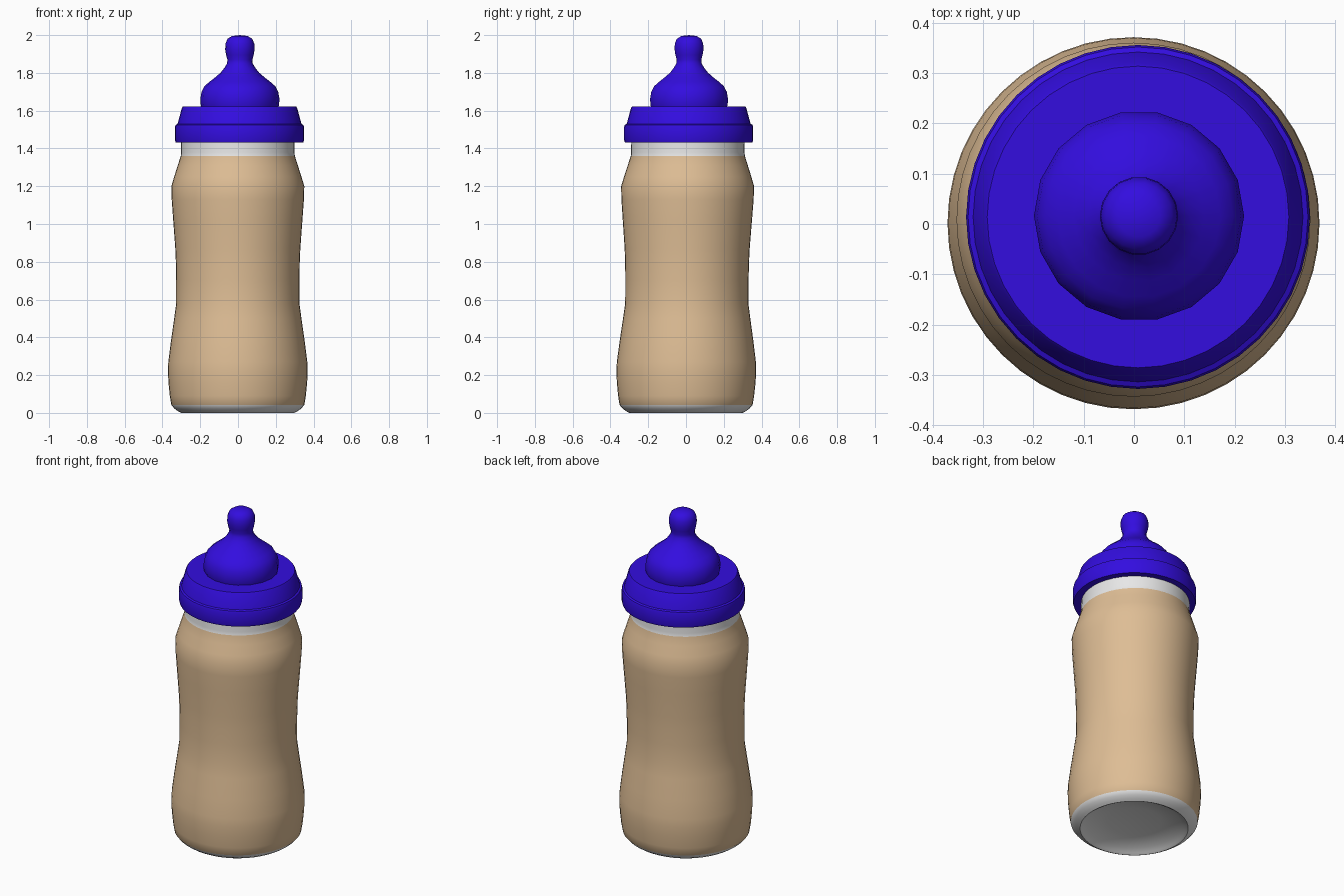
import bpy, bmesh, math

if "Cube" in bpy.data.objects:
    bpy.data.objects.remove(bpy.data.objects["Cube"])


def material(name, rgb):
    m = bpy.data.materials.new(name)
    m.diffuse_color = (*rgb, 1.0)
    m.use_nodes = True
    m.node_tree.nodes["Principled BSDF"].inputs["Base Color"].default_value = m.diffuse_color
    return m


BLUE = material("blue plastic", (0.033, 0.004, 0.74))
TAN = material("milky tan", (0.73, 0.51, 0.30))
WHITE = material("off white", (0.80, 0.80, 0.80))


def lathe(name, profile, sides, centre, mats, rule=None, angle=35):
    """Spin (radius, z) points about z; centre(z) gives the axis position."""
    bm = bmesh.new()
    rings = []
    for r, z in profile:
        cx, cy = centre(z)
        if r == 0:
            rings.append([bm.verts.new((cx, cy, z))] * sides)
        else:
            rings.append([bm.verts.new((cx + r * math.cos(2 * math.pi * i / sides),
                                        cy + r * math.sin(2 * math.pi * i / sides), z))
                          for i in range(sides)])
    for a, b in zip(rings, rings[1:]):
        for i in range(sides):
            j = (i + 1) % sides
            corners = list(dict.fromkeys((a[i], a[j], b[j], b[i])))
            f = bm.faces.new(corners)
            if rule:
                f.material_index = rule(f.calc_center_median().z)
    bmesh.ops.recalc_face_normals(bm, faces=bm.faces)
    mesh = bpy.data.meshes.new(name)
    bm.to_mesh(mesh)
    bm.free()
    for m in mats:
        mesh.materials.append(m)
    obj = bpy.data.objects.new(name, mesh)
    bpy.context.collection.objects.link(obj)
    bpy.ops.object.select_all(action='DESELECT')
    obj.select_set(True)
    bpy.context.view_layer.objects.active = obj
    bpy.ops.object.shade_smooth_by_angle(angle=math.radians(angle))
    return obj


# Waisted bottle with a domed base: white foot and neck, tan contents between
body = [(0, 0.05), (0.15, 0.043), (0.26, 0.025), (0.285, 0.008), (0.30, 0.0),
        (0.315, 0.008), (0.335, 0.022), (0.352, 0.042),
        (0.36, 0.09), (0.367, 0.16), (0.37, 0.22), (0.368, 0.27), (0.354, 0.38),
        (0.337, 0.50), (0.326, 0.58), (0.326, 0.70), (0.328, 0.80), (0.331, 0.87),
        (0.342, 1.02), (0.350, 1.13), (0.352, 1.20), (0.337, 1.25), (0.318, 1.31),
        (0.302, 1.36), (0.300, 1.38), (0.300, 1.50)]
lathe("bottle_body", body, 48, lambda z: (-0.001, 0.01 * z / 1.4),
      [TAN, WHITE], lambda z: 0 if 0.042 < z < 1.36 and z != 0.05 else 1)
# The inside of the base dome is white too
for f in bpy.data.objects["bottle_body"].data.polygons:
    if f.center.z < 0.06 and math.hypot(f.center.x, f.center.y) < 0.3:
        f.material_index = 1

# Screw collar: wide band, small step, tapered upper part, flat top
collar = [(0.295, 1.435), (0.338, 1.432), (0.342, 1.445), (0.342, 1.512),
          (0.338, 1.525), (0.328, 1.53), (0.305, 1.615), (0.300, 1.622), (0.0, 1.622)]
lathe("screw_collar", collar, 40, lambda z: (0.008, 0.014), [BLUE])

# Teat with domed base, narrow neck and rounded tip
teat = [(0.203, 1.615), (0.208, 1.635), (0.209, 1.665), (0.203, 1.70), (0.187, 1.73),
        (0.162, 1.752), (0.130, 1.777), (0.103, 1.80), (0.083, 1.825), (0.068, 1.85),
        (0.066, 1.87), (0.073, 1.895), (0.078, 1.925), (0.076, 1.955),
        (0.066, 1.98), (0.042, 1.995), (0, 2.0)]
lathe("teat", teat, 18, lambda z: (0.01, 0.016), [BLUE], angle=50)
